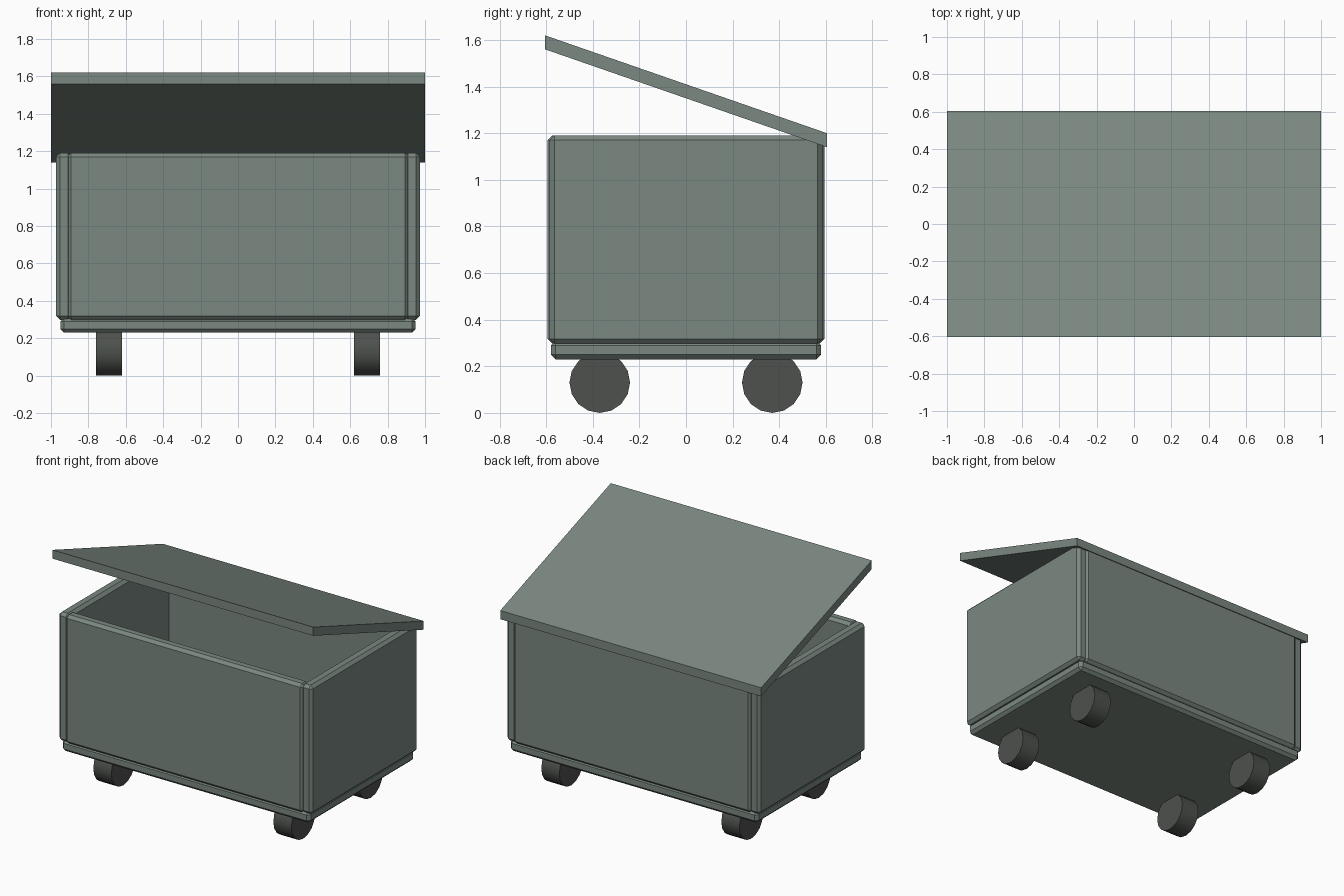
import bpy, bmesh, math
from mathutils import Matrix

if "Cube" in bpy.data.objects:
    bpy.data.objects.remove(bpy.data.objects["Cube"])


def material(name, rgb):
    m = bpy.data.materials.new(name)
    m.diffuse_color = (*rgb, 1.0)
    m.use_nodes = True
    m.node_tree.nodes["Principled BSDF"].inputs["Base Color"].default_value = m.diffuse_color
    return m


GREEN = material("grey green", (0.195, 0.246, 0.216))
DARK = material("dark grey", (0.074, 0.082, 0.074))


def make_object(name, bm, mat):
    bmesh.ops.recalc_face_normals(bm, faces=bm.faces)
    me = bpy.data.meshes.new(name)
    bm.to_mesh(me)
    bm.free()
    me.materials.append(mat)
    ob = bpy.data.objects.new(name, me)
    bpy.context.collection.objects.link(ob)
    return ob


def box(name, lo, hi, bevel=0.0, slope=0.0):
    """Box between two corners, with chamfered edges or sloped along y."""
    bm = bmesh.new()
    bmesh.ops.create_cube(bm, size=1)
    for v in bm.verts:
        v.co = [l + (c + 0.5) * (h - l) for c, l, h in zip(v.co, lo, hi)]
        v.co.z += slope * v.co.y
    if bevel:
        bmesh.ops.bevel(bm, geom=bm.edges[:], offset=bevel, segments=1,
                        affect='EDGES', profile=0.5)
    return make_object(name, bm, GREEN)


# Floor slab
box("floor", (-0.95, -0.58, 0.23), (0.95, 0.58, 0.31), 0.02)

# Walls: long panels stand slightly proud of the side panels
for s, side, end in ((-1, "left", "front"), (1, "right", "back")):
    x0, x1 = sorted((s * 0.89, s * 0.972))
    box(side + "_wall", (x0, -0.585, 0.298), (x1, 0.585, 1.19), 0.02)
    y0, y1 = sorted((s * 0.515, s * 0.595))
    box(end + "_wall", (-0.913, y0, 0.298), (0.913, y1, 1.19), 0.02)

# Propped-open lid, sloping down to the back
box("lid", (-1, -0.605, 1.35), (1, 0.605, 1.41), slope=-0.42 / 1.21)

# Wheels
for sx, side in ((-1, "left"), (1, "right")):
    for sy, end in ((-1, "front"), (1, "back")):
        bm = bmesh.new()
        place = (Matrix.Translation((sx * 0.69, sy * 0.37, 0.13))
                 @ Matrix.Rotation(math.pi / 2, 4, 'Y'))
        bmesh.ops.create_cone(bm, cap_ends=True, segments=16, radius1=0.13,
                              radius2=0.13, depth=0.138, matrix=place)
        wheel = make_object(f"{end}_{side}_wheel", bm, DARK)
        bpy.ops.object.select_all(action='DESELECT')
        wheel.select_set(True)
        bpy.context.view_layer.objects.active = wheel
        bpy.ops.object.shade_smooth_by_angle(angle=math.radians(30))
